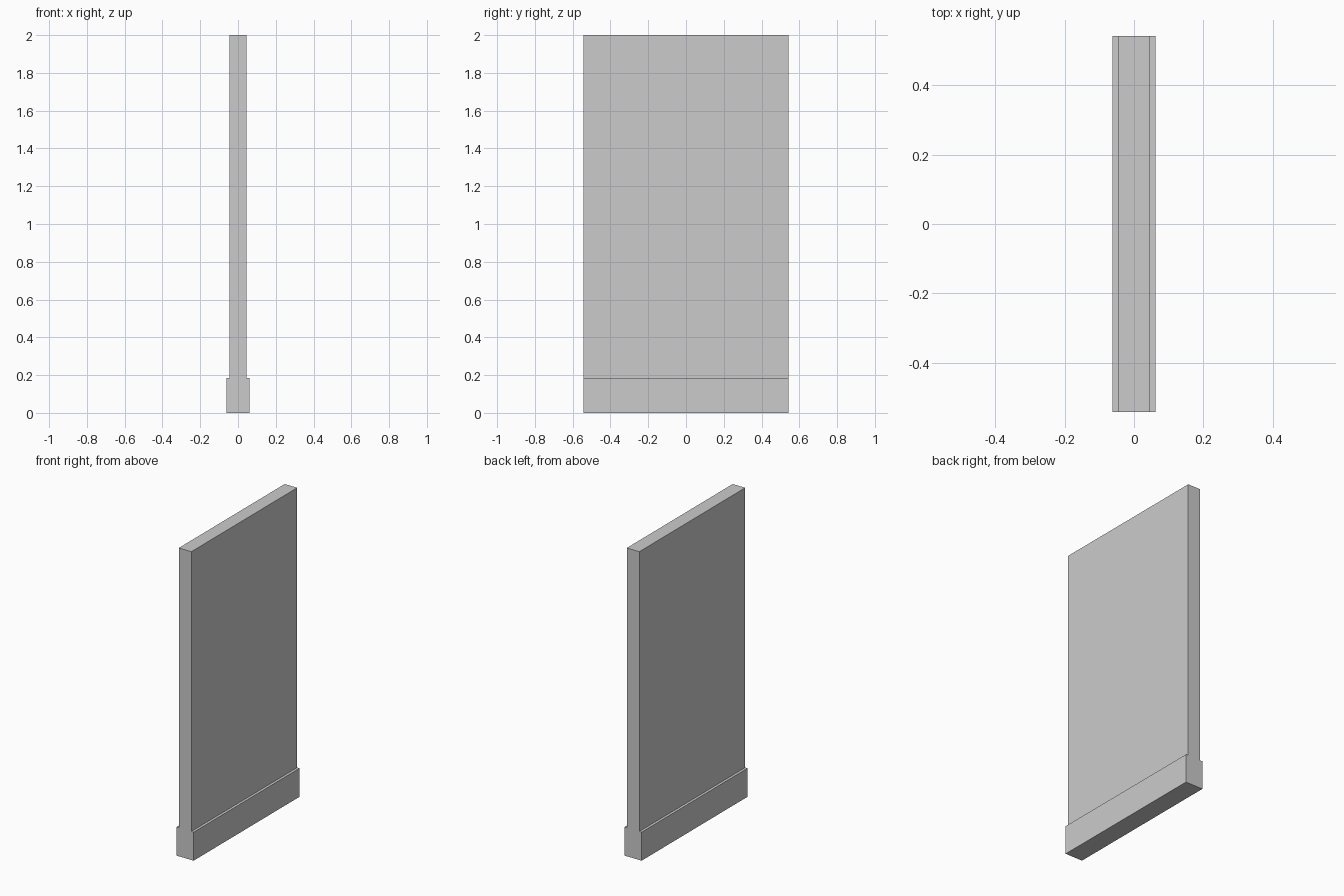
import bpy, bmesh

if "Cube" in bpy.data.objects:
    bpy.data.objects.remove(bpy.data.objects["Cube"])

WALL, BASE = 0.045, 0.062        # half thicknesses
LENGTH, BASE_H, HEIGHT = 1.086, 0.185, 2.0

# Stepped half profile (x, z), mirrored to close the outline
half = [(BASE, 0), (BASE, BASE_H), (WALL, BASE_H), (WALL, HEIGHT)]
profile = half + [(-x, z) for x, z in reversed(half)]

# Wall panel with skirting, extruded along its length
bm = bmesh.new()
face = bm.faces.new([bm.verts.new((x, -LENGTH / 2, z)) for x, z in profile])
res = bmesh.ops.extrude_face_region(bm, geom=[face], use_keep_orig=True)
verts = [g for g in res["geom"] if isinstance(g, bmesh.types.BMVert)]
bmesh.ops.translate(bm, verts=verts, vec=(0, LENGTH, 0))
bmesh.ops.recalc_face_normals(bm, faces=bm.faces)

mesh = bpy.data.meshes.new("wall_panel_with_skirting")
bm.to_mesh(mesh)
bm.free()
obj = bpy.data.objects.new("wall_panel_with_skirting", mesh)
bpy.context.collection.objects.link(obj)
